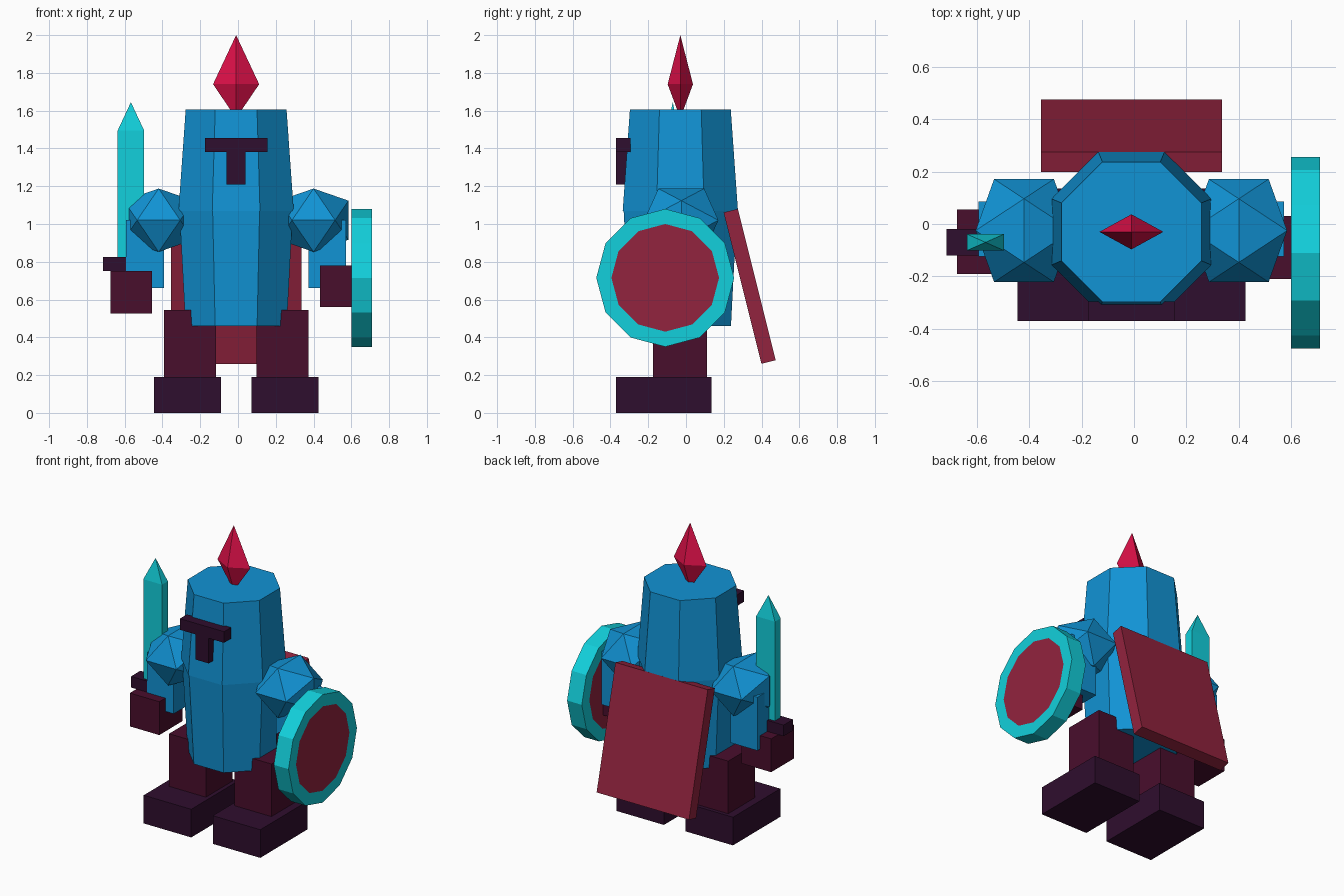
import bpy, bmesh, math
from mathutils import Matrix

cube = bpy.data.objects.get("Cube")
if cube:
    bpy.data.objects.remove(cube, do_unlink=True)

MID = -0.01    # side-to-side middle of the body
DEPTH = -0.03  # front-to-back middle of the body


def material(name, *rgb):
    lin = [((c / 255 + 0.055) / 1.055) ** 2.4 for c in rgb] + [1]
    m = bpy.data.materials.new(name)
    m.use_nodes = True
    m.diffuse_color = lin
    m.node_tree.nodes["Principled BSDF"].inputs["Base Color"].default_value = lin
    return m


BLUE = material("armour blue", 17, 147, 213)
TEAL = material("bright teal", 18, 208, 220)
CRIMSON = material("plume crimson", 220, 16, 72)
RED = material("cloth red", 146, 35, 62)
MAROON = material("dark maroon", 73, 14, 44)
PLUM = material("dark plum", 47, 14, 46)


def finish(name, bm, *mats):
    bmesh.ops.recalc_face_normals(bm, faces=bm.faces)
    mesh = bpy.data.meshes.new(name)
    bm.to_mesh(mesh)
    bm.free()
    for m in mats:
        mesh.materials.append(m)
    ob = bpy.data.objects.new(name, mesh)
    bpy.context.collection.objects.link(ob)
    return ob


def box(name, mat, x, y, z, tilt=0):
    """Box between (low, high) pairs on each axis."""
    size = [b - a for a, b in (x, y, z)]
    mid = [(a + b) / 2 for a, b in (x, y, z)]
    bm = bmesh.new()
    bmesh.ops.create_cube(bm, size=1, matrix=Matrix.Diagonal(size + [1]))
    ob = finish(name, bm, mat)
    ob.location = mid
    ob.rotation_euler.x = tilt
    return ob


def loft(name, mat, rings):
    """Stack of horizontal rings, capped at both ends; one point makes a tip."""
    bm = bmesh.new()
    loops = [[bm.verts.new(p) for p in ring] for ring in rings]
    for a, b in zip(loops, loops[1:]):
        n = max(len(a), len(b))
        for i in range(n):
            j = (i + 1) % n
            quad = [a[i % len(a)], a[j % len(a)], b[j % len(b)], b[i % len(b)]]
            bm.faces.new(list(dict.fromkeys(quad)))
    for end in (loops[0], loops[-1]):
        if len(end) > 2:
            bm.faces.new(end)
    return finish(name, bm, mat)


def octagon(apothem, z):
    r = apothem / math.cos(math.pi / 8)
    angles = [math.pi / 8 + k * math.pi / 4 for k in range(8)]
    return [(MID + r * math.cos(a), DEPTH + r * math.sin(a), z) for a in angles]


def diamond(cx, cy, rx, ry, z):
    return [(cx + rx, cy, z), (cx, cy + ry, z), (cx - rx, cy, z), (cx, cy - ry, z)]


def rectangle(cx, cy, rx, ry, z):
    return [(cx + i * rx, cy + j * ry, z) for i, j in ((1, 1), (-1, 1), (-1, -1), (1, -1))]


# Helmet, torso and plume
loft("helmet", BLUE, [octagon(0.305, 1.07), octagon(0.267, 1.605)])
loft("torso", BLUE, [octagon(0.268, 0.46), octagon(0.275, 0.595), octagon(0.3, 1.07)])
loft("plume", CRIMSON, [[(MID, DEPTH, 1.56)],
                        diamond(MID, DEPTH, 0.122, 0.067, 1.74),
                        [(MID, DEPTH, 2.0)]])

# T-shaped visor
box("visor_bar", PLUM, (-0.175, 0.155), (-0.37, -0.295), (1.38, 1.455))
box("visor_stem", PLUM, (-0.06, 0.04), (-0.37, -0.28), (1.21, 1.38))

# Legs, boots, arms and shoulder guards
for side, s in (("right", -1), ("left", 1)):
    def span(centre, width):
        return (MID + s * centre - width / 2, MID + s * centre + width / 2)

    box(side + "_leg", MAROON, span(0.245, 0.275), (-0.175, 0.11), (0.19, 0.545))
    box(side + "_boot", PLUM, span(0.258, 0.355), (-0.37, 0.135), (0, 0.19))
    box(side + "_arm", BLUE, span(0.483, 0.2), (-0.125, 0.085), (0.66, 1.02))

    bm = bmesh.new()
    bmesh.ops.create_icosphere(bm, subdivisions=1, radius=1)
    # Turn an edge to the top, running front to back
    turn = Matrix.Rotation(math.pi / 2, 4, "Z") @ Matrix.Rotation(-math.atan(2) / 2, 4, "Y")
    bm.transform(Matrix.Diagonal((0.217, 0.231, 0.197, 1)) @ turn)
    guard = finish(side + "_shoulder_guard", bm, BLUE)
    guard.location = (MID + s * 0.41, -0.025, 1.02)

box("right_hand", MAROON, (-0.675, -0.455), (-0.19, 0.055), (0.525, 0.75))
box("left_hand", MAROON, (0.435, 0.655), (-0.21, 0.03), (0.56, 0.78))

# Sword
box("sword_grip", PLUM, (-0.715, -0.415), (-0.12, -0.02), (0.75, 0.825))
BX, BY = -0.567, -0.07
loft("sword_blade", TEAL, [rectangle(BX, BY, 0.07, 0.031, 0.8),
                           rectangle(BX, BY, 0.07, 0.031, 1.495),
                           [(BX, BY, 1.645)]])

# Shield: twelve-sided slab with inset cloth-red panels on both sides
bm = bmesh.new()
bmesh.ops.create_cone(bm, cap_ends=True, segments=12, radius1=0.365, radius2=0.365, depth=0.11,
                      matrix=Matrix.Rotation(math.pi / 2, 4, "Y"))
caps = [f for f in bm.faces if len(f.verts) == 12]
bmesh.ops.inset_individual(bm, faces=caps, thickness=0.08)
for f in bm.faces:
    f.material_index = 1 if len(f.verts) == 12 else 0
shield = finish("shield", bm, TEAL, RED)
shield.location = (0.655, -0.11, 0.715)

# Cape, leaning away from the back
box("cape", RED, (-0.355, 0.335), (0.298, 0.376), (0.257, 1.083), tilt=0.245)
